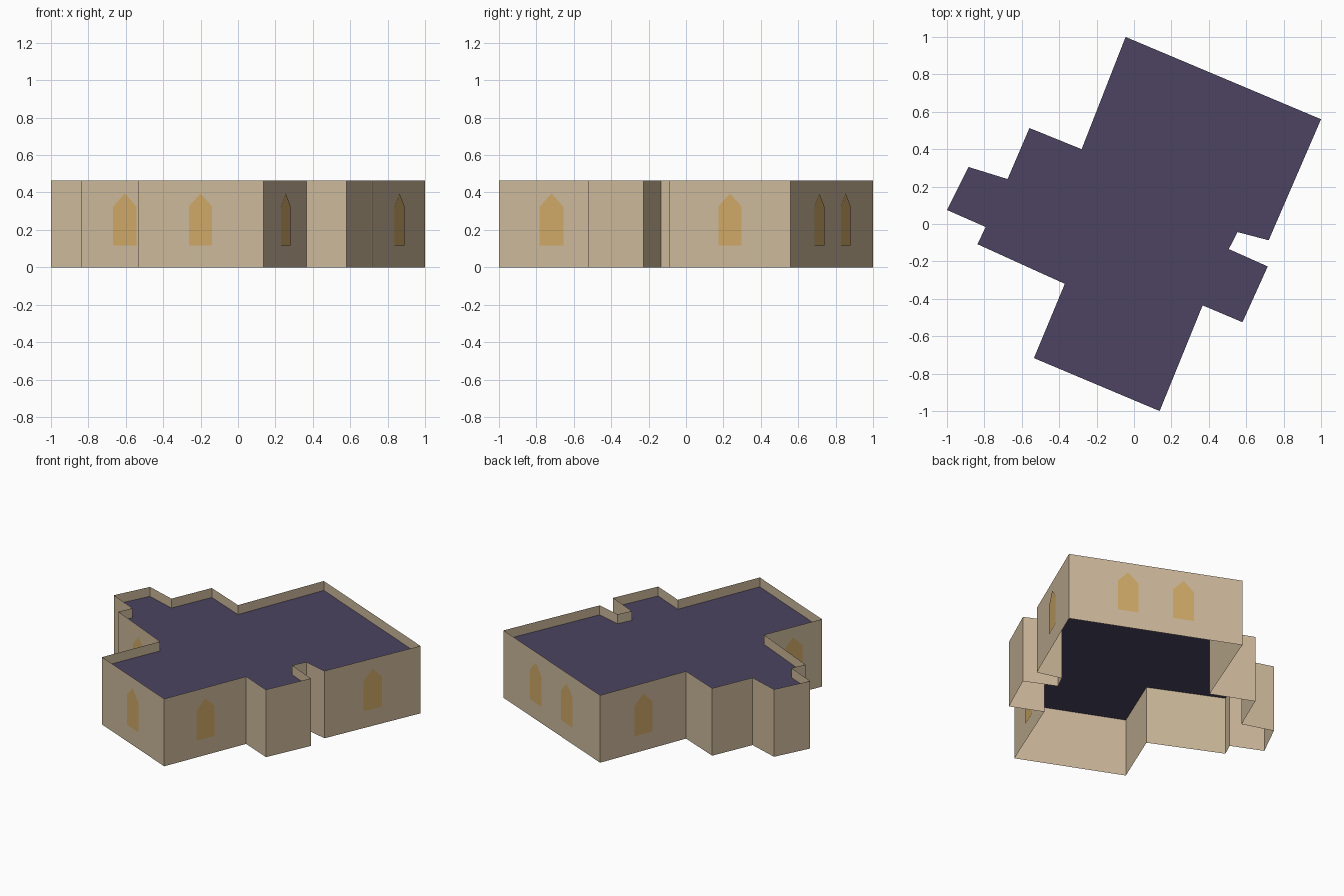
import bpy
from mathutils import Vector

cube = bpy.data.objects.get("Cube")
if cube:
    bpy.data.objects.remove(cube)

WALL_TOP = 0.465
ROOF_LEVEL = 0.40


def linear(c):
    c /= 255
    return c / 12.92 if c <= 0.04045 else ((c + 0.055) / 1.055) ** 2.4


def material(name, *rgb):
    colour = (*[linear(c) for c in rgb], 1)
    mat = bpy.data.materials.new(name)
    mat.use_nodes = True
    mat.diffuse_color = colour
    bsdf = mat.node_tree.nodes["Principled BSDF"]
    bsdf.inputs["Base Color"].default_value = colour
    bsdf.inputs["Roughness"].default_value = 0.9
    return mat


def add_mesh(name, verts, faces, mat):
    mesh = bpy.data.meshes.new(name)
    mesh.from_pydata(verts, [], faces)
    mesh.materials.append(mat)
    obj = bpy.data.objects.new(name, mesh)
    bpy.context.collection.objects.link(obj)
    return obj


sandstone = material("sandstone", 206, 186, 156)
slate = material("purple slate", 76, 68, 97)
amber = material("amber glass", 208, 170, 104)

# Floor plan, clockwise from the back corner
plan = [Vector(p) for p in (
    (-0.045, 1.0), (1.0, 0.56), (0.72, -0.087), (0.553, -0.043),
    (0.507, -0.134), (0.715, -0.227), (0.58, -0.525), (0.367, -0.435),
    (0.137, -1.0), (-0.535, -0.717), (-0.37, -0.32), (-0.837, -0.108),
    (-0.793, -0.016), (-1.0, 0.075), (-0.885, 0.305), (-0.676, 0.24),
    (-0.559, 0.513), (-0.28, 0.4))]
n = len(plan)

# Thin outer walls, open below, rising past the roof as a parapet
wall_verts = [(p.x, p.y, z) for z in (0, WALL_TOP) for p in plan]
wall_faces = [(i, i + n, (i + 1) % n + n, (i + 1) % n) for i in range(n)]
add_mesh("outer_walls", wall_verts, wall_faces, sandstone)

# Flat roof, sunk below the parapet
add_mesh("flat_roof", [(p.x, p.y, ROOF_LEVEL) for p in plan],
         [tuple(reversed(range(n)))], slate)

# Pointed windows: half width and height of each outline point
outline = [(-0.068, 0.117), (-0.068, 0.325), (0, 0.395),
           (0.068, 0.325), (0.068, 0.117)]


def add_window(name, wall, position):
    a, b = plan[wall], plan[(wall + 1) % n]
    along = (b - a).normalized()
    outward = Vector((-along.y, along.x))
    centre = a.lerp(b, position) + outward * 0.004
    verts = [(*(centre + along * s), z) for s, z in outline]
    add_mesh(name, verts, [tuple(range(len(outline)))], amber)


# Wall number in the plan and position along that wall
windows = {
    "back_window_left": (0, 0.66), "back_window_right": (0, 0.34),
    "left_window": (1, 0.5), "front_wing_left_window": (7, 0.5),
    "front_wing_window": (8, 0.5), "front_wing_right_window": (9, 0.5),
    "front_window": (10, 0.5), "back_wing_right_window": (17, 0.5),
}
for name, (wall, position) in windows.items():
    add_window(name, wall, position)
